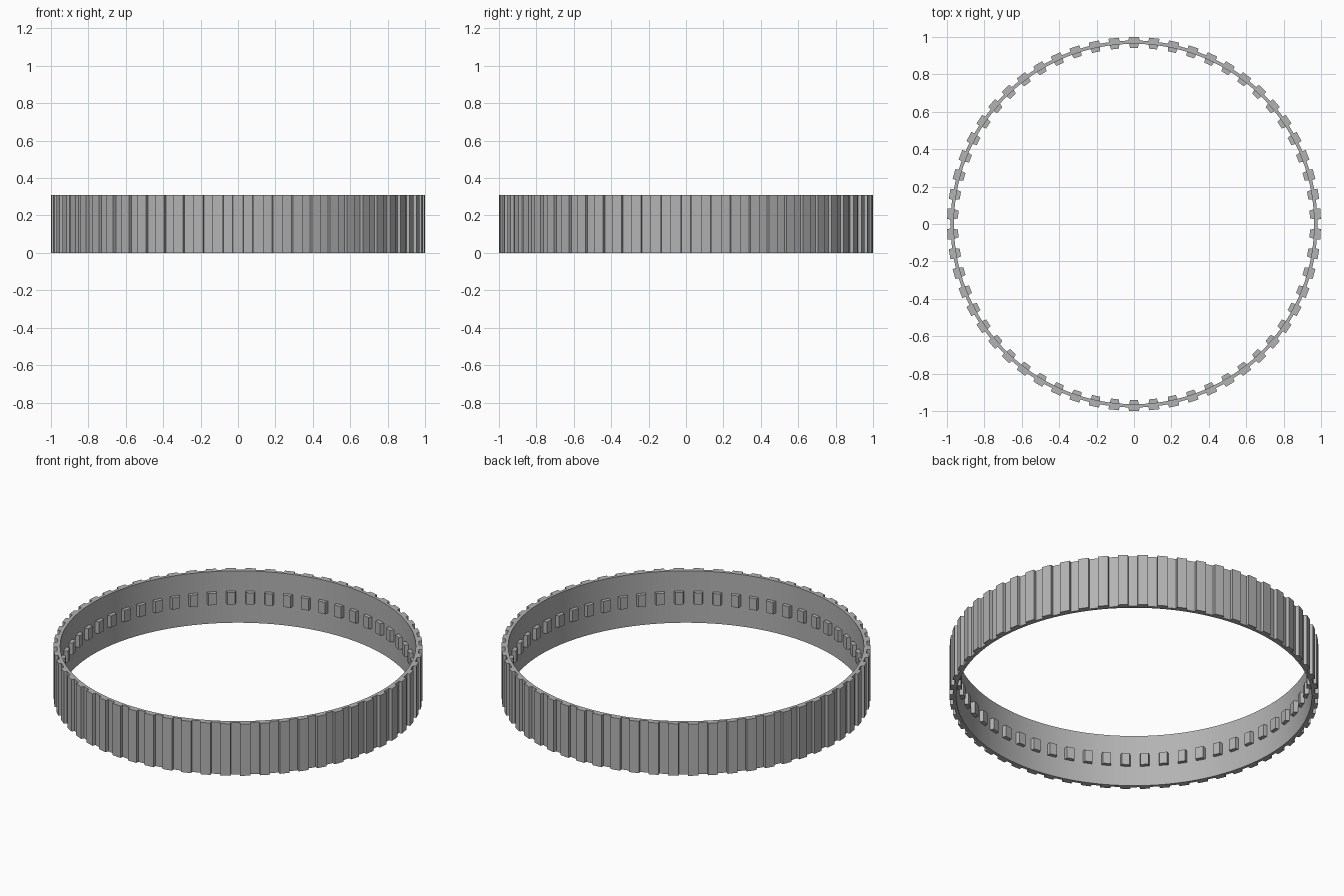
import bpy
import bmesh
from math import cos, sin, pi
from mathutils import Matrix

COUNT = 58            # ribs around the ring
HEIGHT = 0.31
R_IN, R_OUT = 0.963, 0.981

if "Cube" in bpy.data.objects:
    bpy.data.objects.remove(bpy.data.objects["Cube"], do_unlink=True)

grey = bpy.data.materials.new("mid grey")
grey.use_nodes = True
colour = (0.45, 0.45, 0.45, 1)
grey.diffuse_color = colour
grey.node_tree.nodes["Principled BSDF"].inputs["Base Color"].default_value = colour


def finish(name, bm):
    """Turn a bmesh into a grey object."""
    bmesh.ops.recalc_face_normals(bm, faces=bm.faces)
    mesh = bpy.data.meshes.new(name)
    bm.to_mesh(mesh)
    bm.free()
    mesh.materials.append(grey)
    obj = bpy.data.objects.new(name, mesh)
    bpy.context.collection.objects.link(obj)
    return obj


def band(name, segments):
    """Plain hollow ring: a rectangular section swept in a circle."""
    bm = bmesh.new()
    section = [(R_IN, 0), (R_OUT, 0), (R_OUT, HEIGHT), (R_IN, HEIGHT)]
    loops = []
    for i in range(segments):
        a = 2 * pi * i / segments
        loops.append([bm.verts.new((r * cos(a), r * sin(a), z)) for r, z in section])
    for i in range(segments):
        a, b = loops[i], loops[(i + 1) % segments]
        for j in range(4):
            k = (j + 1) % 4
            bm.faces.new((a[j], b[j], b[k], a[k]))
    return finish(name, bm)


def teeth(name, r_base, r_tip, half_base, half_tip, z0, z1):
    """Tapered blocks repeated around the ring, the first one at the back."""
    bm = bmesh.new()
    outline = [(-half_base, r_base), (half_base, r_base), (half_tip, r_tip), (-half_tip, r_tip)]
    for i in range(COUNT):
        turn = Matrix.Rotation(2 * pi * i / COUNT, 4, "Z")
        low = [bm.verts.new((x, y, z0)) for x, y in outline]
        high = [bm.verts.new((x, y, z1)) for x, y in outline]
        bm.faces.new(low)
        bm.faces.new(high)
        for j in range(4):
            k = (j + 1) % 4
            bm.faces.new((low[j], low[k], high[k], high[j]))
        bmesh.ops.transform(bm, matrix=turn, verts=low + high)
    return finish(name, bm)


# Smooth thin band
ring = band("ring_band", COUNT * 4)
bpy.ops.object.select_all(action="DESELECT")
ring.select_set(True)
bpy.context.view_layer.objects.active = ring
bpy.ops.object.shade_smooth_by_angle(angle=pi / 6)

# Full-height ribs outside, short lugs at mid height inside
teeth("outer_ribs", R_OUT - 0.003, 0.999, 0.029, 0.0275, 0, HEIGHT)
teeth("inner_lugs", R_IN + 0.003, 0.941, 0.027, 0.021, 0.12, 0.19)
